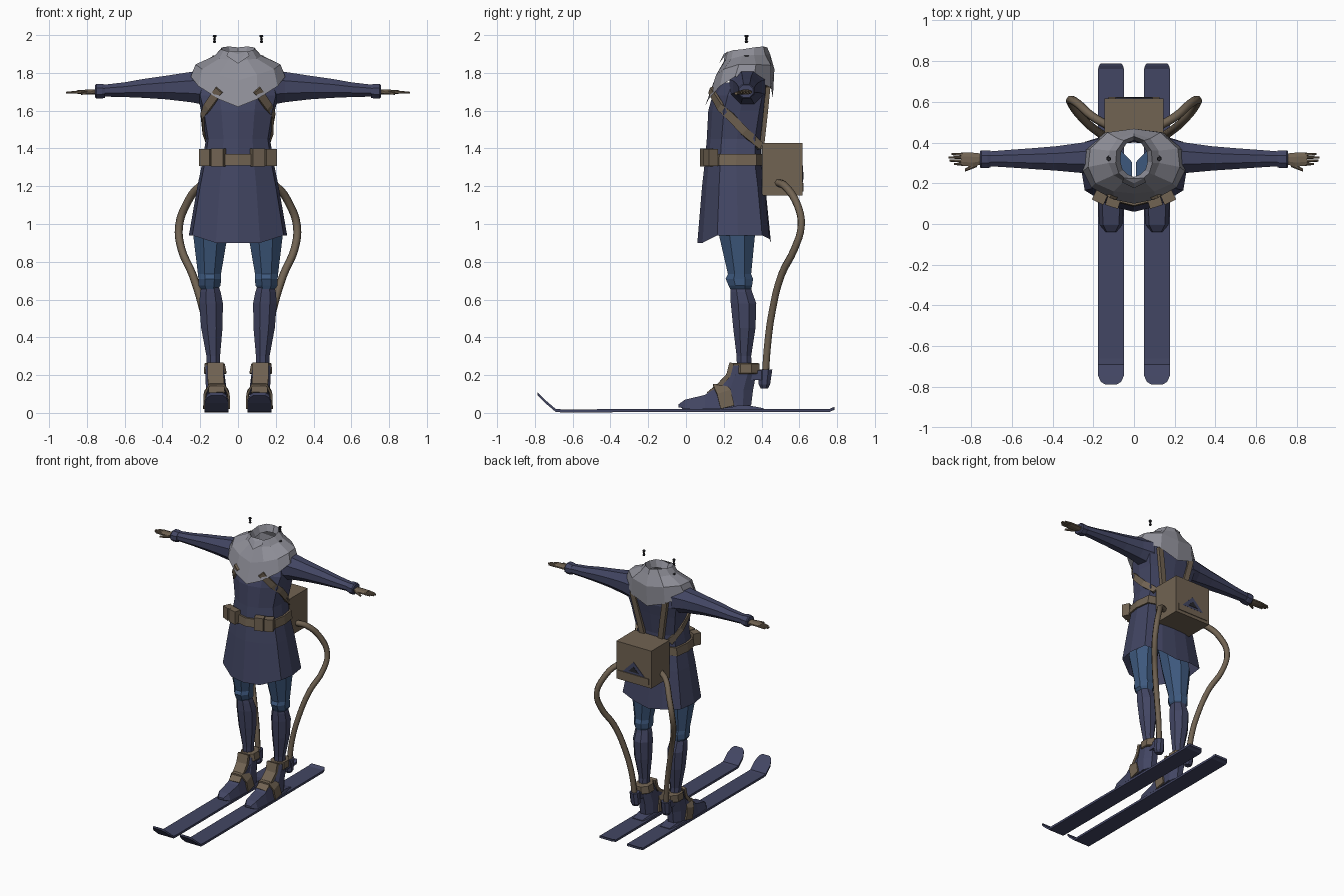
import bpy, bmesh, math
from mathutils import Vector


def material(name, rgb):
    m = bpy.data.materials.new(name)
    m.diffuse_color = (*rgb, 1)
    return m


NAVY = material("navy cloth", (0.055, 0.061, 0.125))
GREY = material("grey fur", (0.27, 0.27, 0.31))
BROWN = material("brown leather", (0.165, 0.125, 0.085))
BLUE = material("blue denim", (0.047, 0.098, 0.205))
DARK = material("dark metal", (0.02, 0.02, 0.025))


def loft(name, rings, mat, caps=True, closed=True):
    """Skin a list of equally long point rings."""
    bm = bmesh.new()
    vs = [[bm.verts.new(p) for p in r] for r in rings]
    n = len(vs[0])
    for a, b in zip(vs, vs[1:]):
        for i in range(n if closed else n - 1):
            j = (i + 1) % n
            bm.faces.new((a[i], a[j], b[j], b[i]))
    if caps:
        bm.faces.new(vs[0])
        bm.faces.new(vs[-1])
    bmesh.ops.recalc_face_normals(bm, faces=bm.faces)
    me = bpy.data.meshes.new(name)
    bm.to_mesh(me)
    bm.free()
    me.materials.append(mat)
    ob = bpy.data.objects.new(name, me)
    bpy.context.collection.objects.link(ob)
    return ob


def oval(z, x0, x1, y0, y1, n=8):
    """Horizontal ring that fills the given bounds."""
    k = math.cos(math.pi / n)
    return [((x0 + x1) / 2 + (x1 - x0) / 2 / k * math.cos((i + .5) * math.tau / n),
             (y0 + y1) / 2 + (y1 - y0) / 2 / k * math.sin((i + .5) * math.tau / n), z)
            for i in range(n)]


def across(x, y0, y1, z0, z1):
    """Ring standing across the x axis."""
    return [(x, p[0], p[1]) for p in oval(0, y0, y1, z0, z1)]


def along(y, cx, hw, z0, z1, top=1.0):
    """Four-sided ring standing across the y axis."""
    return [(cx - hw, y, z0), (cx + hw, y, z0), (cx + hw * top, y, z1), (cx - hw * top, y, z1)]


def mirror_ring(half):
    """Complete a half outline running from front centre to back centre."""
    return half + [(-x, y, z) for x, y, z in half[-2:0:-1]]


def box(name, c, size, mat, turn=0):
    hx, hy, hz = (v / 2 for v in size)
    rings = [[(-hx, -hy, z), (hx, -hy, z), (hx, hy, z), (-hx, hy, z)] for z in (-hz, hz)]
    ob = loft(name, rings, mat)
    ob.location = c
    ob.rotation_euler.z = turn
    return ob


def ribbon(name, pts, width, mat, thick=0.012):
    """Flat strap following (point, outward) pairs."""
    ps = [Vector(p) for p, _ in pts]
    rings = []
    for i, (p, (_, o)) in enumerate(zip(ps, pts)):
        t = (ps[min(i + 1, len(ps) - 1)] - ps[max(i - 1, 0)]).normalized()
        o = Vector(o)
        o = (o - t * o.dot(t)).normalized()
        w = t.cross(o) * width / 2
        h = o * thick
        rings.append([p - w - h, p + w - h, p + w + h, p - w + h])
    return loft(name, rings, mat)


def coat_ring(z, w, yf, yb, drop=0.0):
    d = yb - yf
    return mirror_ring([(0, yf, z - drop), (.45 * w, yf + .07 * d, z - drop), (.93 * w, yf + .27 * d, z),
                        (w, yf + .55 * d, z), (.93 * w, yb - .12 * d, z),
                        (.45 * w, yb - .02 * d, z - drop * .5), (0, yb, z - drop)])


# Coat, open at hem and neck
loft("coat", [coat_ring(*r) for r in (
    (.94, .26, .06, .45, .04), (1.2, .215, .085, .42), (1.33, .188, .10, .40), (1.45, .17, .11, .40),
    (1.6, .195, .118, .425), (1.68, .215, .14, .44), (1.75, .20, .18, .43))], NAVY, caps=False)

# Belt and pouches
loft("belt", [coat_ring(z, w, yf, yb) for z, w, yf, yb in (
    (1.31, .188, .105, .40), (1.31, .204, .085, .412), (1.37, .196, .09, .412), (1.37, .178, .115, .40))],
    BROWN, caps=False)

# Fur mantle with folded collar
hem = [(0, .10, 1.62), (.10, .12, 1.66), (.21, .18, 1.73), (.25, .26, 1.78),
       (.25, .36, 1.77), (.14, .45, 1.72), (0, .46, 1.67)]
mid = [(0, .15, 1.76), (.10, .16, 1.79), (.19, .20, 1.82), (.225, .28, 1.845),
       (.215, .37, 1.845), (.13, .45, 1.84), (0, .468, 1.82)]
neck = [(0, .20, 1.86), (.05, .21, 1.87), (.10, .24, 1.875), (.125, .30, 1.89),
        (.12, .36, 1.895), (.08, .42, 1.895), (0, .445, 1.90)]
lip = [(0, .205, 1.895), (.04, .22, 1.91), (.075, .25, 1.92), (.09, .30, 1.925),
       (.085, .36, 1.935), (.05, .41, 1.94), (0, .43, 1.935)]
inner = [(x * .75, .335 + (y - .335) * .8, z - .05) for x, y, z in lip]
loft("fur_mantle", [mirror_ring(r) for r in (hem, mid, neck, lip, inner)], GREY, caps=False)
# Small folded point at the throat
loft("collar_flap", [[(-.06, .205, 1.89), (0, .175, 1.85), (.06, .205, 1.89)],
                     [(-.05, .225, 1.915), (0, .20, 1.90), (.05, .225, 1.915)]], GREY)

# Backpack with an inset pocket opening and a lower bar
box("backpack", (0, .51, 1.29), (.29, .215, .28), BROWN)
tri = [(-.09, 1.22), (.09, 1.22), (0, 1.31)]
loft("pocket_opening", [[(x, y, z) for x, z in tri] for y in (.615, .6205)], NAVY)
loft("pocket_center", [[(x * .45, y, 1.235 + (z - 1.22) * .45) for x, z in tri] for y in (.615, .623)], DARK)
box("pocket_bar", (0, .619, 1.195), (.25, .008, .045), BROWN)

for s, side in ((1, "left"), (-1, "right")):
    def mx(pts):
        return [(p[0] * s, *p[1:]) for p in pts]

    def part(name, rings, mat, **k):
        return loft(f"{name}_{side}", [mx(r) for r in rings], mat, **k)

    # Sleeve, cuff and hand
    part("sleeve", [across(*r) for r in (
        (.17, .23, .42, 1.63, 1.82), (.25, .25, .40, 1.645, 1.805), (.38, .262, .382, 1.66, 1.785),
        (.50, .27, .372, 1.668, 1.768), (.60, .277, .365, 1.672, 1.75), (.73, .285, .355, 1.675, 1.735))], NAVY)
    part("cuff", [across(*r) for r in (
        (.705, .278, .360, 1.668, 1.738), (.72, .274, .362, 1.664, 1.742),
        (.75, .274, .362, 1.664, 1.742), (.757, .28, .356, 1.67, 1.736))], NAVY)
    part("palm", [across(*r) for r in (
        (.74, .295, .345, 1.685, 1.713), (.79, .282, .35, 1.686, 1.712), (.85, .286, .35, 1.689, 1.708))], BROWN)
    for i, tip in enumerate((.885, .905, .91, .895)):
        y = .294 + i * .016
        part(f"finger_{i + 1}", [across(.84, y - .008, y + .008, 1.69, 1.707),
                                 across(tip, y - .004, y + .006, 1.69, 1.70)], BROWN)
    part("thumb", [across(.77, .28, .305, 1.686, 1.707), across(.83, .257, .272, 1.684, 1.698)], BROWN)

    # Trouser leg and shin
    part("trouser_leg", [oval(*r) for r in (
        (.655, .105, .195, .235, .345), (.675, .092, .21, .225, .35), (.71, .09, .21, .21, .355),
        (.735, .09, .212, .222, .345), (.94, .055, .237, .175, .365), (1.15, .01, .19, .17, .36))], BLUE)
    part("shin", [oval(*r) for r in (
        (.22, .095, .165, .27, .35), (.30, .095, .167, .268, .345), (.45, .082, .195, .25, .368),
        (.58, .08, .205, .237, .372), (.64, .092, .20, .235, .35), (.68, .105, .19, .235, .34))], NAVY)

    # Boot
    part("boot_shaft", [oval(*r) for r in (
        (.04, .06, .17, .20, .345), (.12, .06, .17, .18, .355), (.20, .07, .172, .215, .37),
        (.25, .08, .172, .235, .375))], NAVY)
    part("boot_foot", [along(*r) for r in (
        (-.04, .113, .025, .03, .045, .8), (-.005, .113, .055, .022, .07, .7), (.10, .113, .062, .022, .095, .7),
        (.18, .113, .063, .022, .15, .65), (.25, .113, .06, .03, .19, .7), (.30, .113, .055, .045, .20, .8))], NAVY)
    part("boot_cuff", [oval(*r) for r in (
        (.205, .066, .176, .25, .385), (.21, .06, .18, .245, .39),
        (.26, .07, .178, .245, .39), (.265, .08, .17, .25, .38))], BROWN)
    ribbon(f"boot_tongue_{side}", [(mx([p])[0], (0, -1, .6)) for p in (
        (.12, .242, .265), (.12, .225, .20), (.115, .175, .145), (.112, .12, .10))], .085, BROWN)
    # Instep strap wrapping over the boot
    ribbon(f"instep_strap_{side}", [(mx([p])[0], (o * s, 0, u)) for p, o, u in (
        ((.048, .22, .03), -1, 0), ((.053, .20, .11), -1, .3), ((.08, .18, .15), -.5, 1),
        ((.146, .18, .15), .5, 1), ((.173, .20, .11), 1, .3), ((.178, .22, .03), 1, 0))], .075, BROWN, .006)

    # Ski and binding plate
    part("ski", [along(y, .113, hw, z, z + .016) for y, hw, z in (
        (-.787, .03, .093), (-.775, .05, .081), (-.745, .0635, .052), (-.69, .0635, .005), (-.66, .0635, .003),
        (.76, .0635, .005), (.775, .06, .012), (.787, .052, .016))], NAVY)
    part("binding", [along(y, .113, hw, .015, z, .85) for y, hw, z in (
        (-.02, .03, .025), (.03, .055, .035), (.33, .055, .04), (.41, .045, .025))], NAVY)

    # Hose from the backpack to the heel
    cu = bpy.data.curves.new(f"hose_{side}", 'CURVE')
    cu.dimensions = '3D'
    cu.bevel_depth = .021
    cu.bevel_resolution = 1
    cu.resolution_u = 4
    cu.use_fill_caps = True
    path = mx([(.13, .485, 1.22), (.20, .525, 1.20), (.275, .59, 1.10), (.312, .61, .99), (.30, .575, .87),
               (.24, .505, .73), (.18, .455, .53), (.145, .432, .36), (.13, .42, .20)])
    sp = cu.splines.new('BEZIER')
    sp.bezier_points.add(len(path) - 1)
    for bp, p in zip(sp.bezier_points, path):
        bp.co = p
        bp.handle_left_type = bp.handle_right_type = 'AUTO'
    cu.materials.append(BROWN)
    hose = bpy.data.objects.new(f"hose_{side}", cu)
    bpy.context.collection.objects.link(hose)
    part("hose_socket", [oval(*r) for r in (
        (.13, .105, .15, .395, .435), (.15, .095, .16, .385, .445), (.23, .098, .162, .385, .457))], NAVY)
    box(f"heel_bracket_{side}", (.125 * s, .375, .20), (.06, .06, .05), NAVY)

    # Pouches
    box(f"outer_pouch_{side}", (.167 * s, .132, 1.352), (.062, .055, .09), BROWN, .45 * s)
    box(f"inner_pouch_{side}", (.103 * s, .108, 1.352), (.066, .05, .095), BROWN, .3 * s)

    # Shoulder straps
    ribbon(f"side_strap_{side}", [(mx([p])[0], (o * s, u, 0)) for p, o, u in (
        ((.10, .13, 1.71), .3, -1), ((.162, .182, 1.62), .8, -1), ((.187, .235, 1.57), 1, -.3),
        ((.178, .31, 1.49), 1, .1), ((.14, .395, 1.41), .7, 1))], .045, BROWN, .008)
    ribbon(f"back_strap_{side}", [(mx([p])[0], (0, 1, 0)) for p in (
        (.135, .435, 1.73), (.105, .42, 1.58), (.07, .40, 1.40))], .04, BROWN)

    # Small floating spools above the shoulders
    part("spool", [oval(z, .124 - r, .124 + r, .32 - r, .32 + r, 6) for z, r in (
        (1.958, .005), (1.966, .009), (1.972, .004), (1.98, .008), (1.986, .004), (1.992, .01), (2.0, .009))], DARK)
    part("shoulder_stud", [oval(z, .114, .134, .31, .335, 6) for z in (1.87, 1.893)], DARK)
